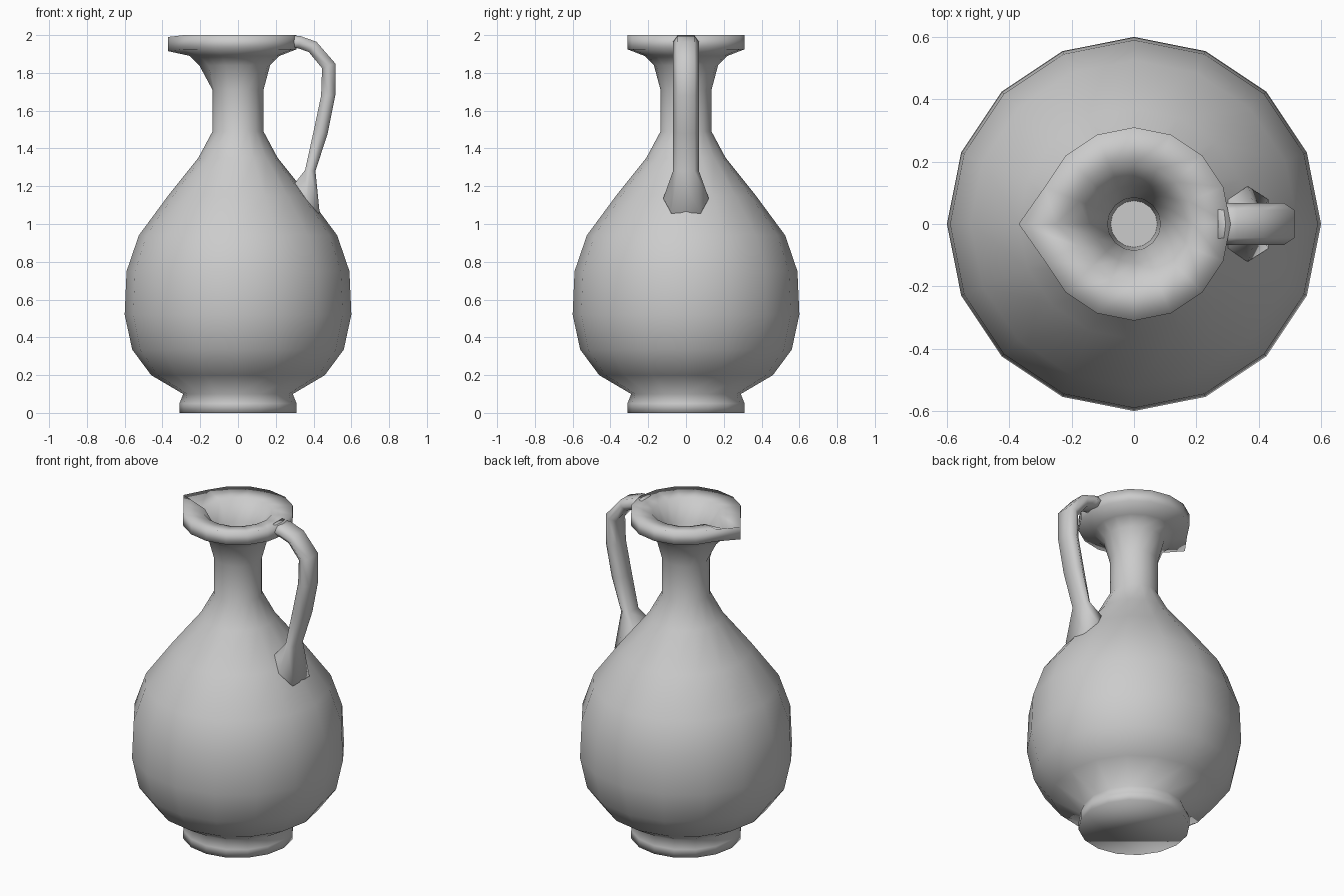
import bpy, bmesh, math
from mathutils import Vector

if "Cube" in bpy.data.objects:
    bpy.data.objects.remove(bpy.data.objects["Cube"])


def loft(name, rings, flat_last=False):
    """Skin a list of equal-length closed rings, capping both ends."""
    bm = bmesh.new()
    loops = [[bm.verts.new(p) for p in ring] for ring in rings]
    n = len(loops[0])
    for a, b in zip(loops, loops[1:]):
        for i in range(n):
            j = (i + 1) % n
            bm.faces.new((a[i], a[j], b[j], b[i]))
    bm.faces.new(list(reversed(loops[0])))
    last = bm.faces.new(loops[-1])
    for f in bm.faces:
        f.smooth = True
    if flat_last:
        last.smooth = False
        for e in last.edges:
            e.smooth = False
    bmesh.ops.recalc_face_normals(bm, faces=bm.faces[:])
    mesh = bpy.data.meshes.new(name)
    bm.to_mesh(mesh)
    bm.free()
    obj = bpy.data.objects.new(name, mesh)
    bpy.context.collection.objects.link(obj)
    return obj


# Jug body: (radius, height, spout pull, spout drop), foot to rim, then inside the neck
SIDES = 16
profile = [
    (0.31, 0.0, 0, 0), (0.31, 0.05, 0, 0), (0.29, 0.1, 0, 0),
    (0.46, 0.2, 0, 0), (0.56, 0.335, 0, 0), (0.6, 0.52, 0, 0),
    (0.59, 0.75, 0, 0), (0.525, 0.94, 0, 0), (0.37, 1.15, 0, 0),
    (0.21, 1.35, 0, 0), (0.135, 1.49, 0, 0), (0.135, 1.71, 0, 0),
    (0.17, 1.84, 0.035, 0), (0.22, 1.89, 0.035, 0),
    (0.31, 1.925, 0.06, 0.01), (0.31, 2.0, 0.06, 0.01),
    (0.19, 1.985, 0.06, 0.035), (0.125, 1.87, 0.02, 0),
    (0.085, 1.71, 0, 0), (0.075, 1.5, 0, 0),
]
rings = []
for r, z, pull, drop in profile:
    ring = []
    for i in range(SIDES):
        a = 2 * math.pi * i / SIDES
        spout = i == SIDES // 2
        rr = r + (pull if spout else 0)
        ring.append((rr * math.cos(a), rr * math.sin(a), z - (drop if spout else 0)))
    rings.append(ring)
loft("jug_body", rings, flat_last=True)

# Handle: outer x, z, inner x, z, half width, from rim to shoulder
path = [
    (0.27, 2.0, 0.27, 1.935, 0.068), (0.33, 1.995, 0.32, 1.93, 0.068),
    (0.415, 1.965, 0.375, 1.91, 0.068), (0.515, 1.85, 0.445, 1.825, 0.068),
    (0.515, 1.68, 0.44, 1.68, 0.068), (0.475, 1.48, 0.40, 1.49, 0.068),
    (0.41, 1.28, 0.355, 1.285, 0.068), (0.432, 1.06, 0.30, 1.215, 0.12),
    (0.40, 1.04, 0.28, 1.18, 0.115),
]
section = [(1, -0.65), (1, 0.65), (0.5, 1), (0, 0.65), (0, -0.65), (0.5, -1)]
rings = []
for ox, oz, ix, iz, w in path:
    outer, inner = Vector((ox, 0, oz)), Vector((ix, 0, iz))
    rings.append([inner.lerp(outer, t) + Vector((0, s * w, 0)) for t, s in section])
loft("handle", rings)
